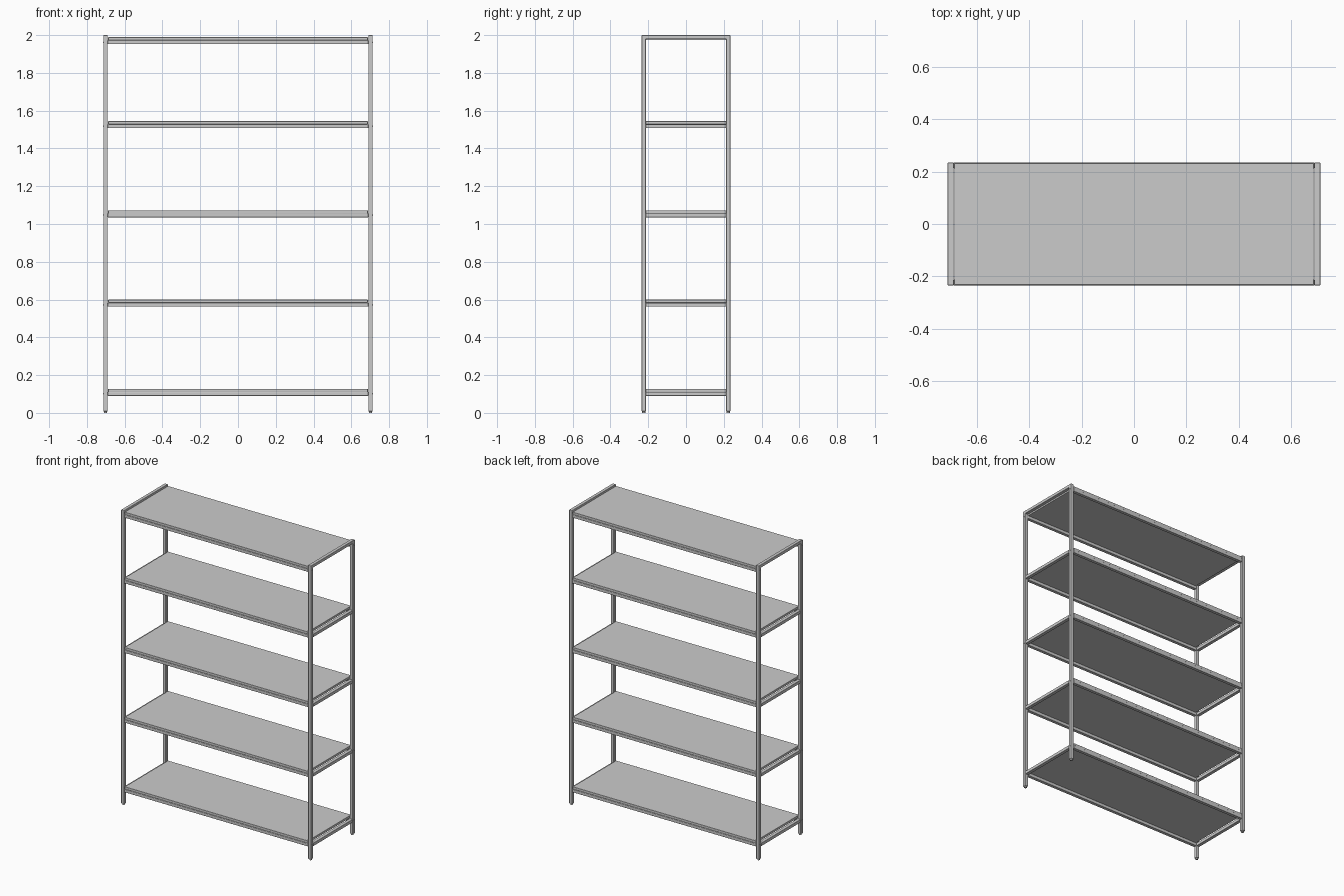
import bpy
import math

if "Cube" in bpy.data.objects:
    bpy.data.objects.remove(bpy.data.objects["Cube"])

HX, HY, H = 0.713, 0.235, 2.0      # half width, half depth, height
T = 0.023                          # tube thickness
PX, PY = HX - T / 2, HY - T / 2    # post centre lines
IX, IY = HX - T, HY - T            # inner faces of the posts
BOARD, RAIL = 0.016, 0.021


def box(name, x, y, z, bevel=0.003):
    """Rounded box given by its (min, max) range on each axis."""
    bpy.ops.mesh.primitive_cube_add(
        size=1, location=[(r[0] + r[1]) / 2 for r in (x, y, z)])
    ob = bpy.context.object
    ob.name = name
    ob.scale = [r[1] - r[0] for r in (x, y, z)]
    bpy.ops.object.transform_apply(location=False, rotation=False, scale=True)
    if bevel:
        m = ob.modifiers.new("rounded_edges", 'BEVEL')
        m.width, m.segments = bevel, 3
        bpy.ops.object.shade_smooth_by_angle(angle=math.radians(35))
    return ob


def cylinder(name, r, depth, loc, rot=(0, 0, 0)):
    bpy.ops.mesh.primitive_cylinder_add(
        vertices=20, radius=r, depth=depth, location=loc, rotation=rot)
    bpy.context.object.name = name
    bpy.ops.object.shade_smooth_by_angle(angle=math.radians(35))


def span(centre, size=T):
    return (centre - size / 2, centre + size / 2)


tops = [0.127, 0.599, 1.072, 1.544, 1.989]   # board top heights

# Side frames: posts, feet and top bar
for sx in (-1, 1):
    for sy in (-1, 1):
        box("post", span(sx * PX), span(sy * PY), (0.008, H - 0.001))
        cylinder("foot", 0.0085, 0.012, (sx * PX, sy * PY, 0.006))
    box("top_side_bar", span(sx * PX), (-HY, HY), (H - RAIL, H))

for i, top in enumerate(tops):
    under = top - BOARD
    # Shelf board between the posts
    box("shelf_board", (-IX + 0.003, IX - 0.003), (-0.232, 0.232),
        (under, top), 0.001)
    # Front and back rails
    for s in (-1, 1):
        box("long_rail", (-IX, IX), span(s * PY, T - 0.001),
            (under - RAIL, under), 0.002)
    for sx in (-1, 1):
        # Side rails; the top level uses the top bar instead
        if i < len(tops) - 1:
            box("side_rail", span(sx * PX), (-IY, IY),
                (under - RAIL, under), 0.002)
        # Fixing screws on the outer post faces
        for sy in (-1, 1):
            cylinder("screw", 0.004, 0.002,
                     (sx * HX, sy * PY, under - RAIL / 2),
                     (0, math.pi / 2, 0))
